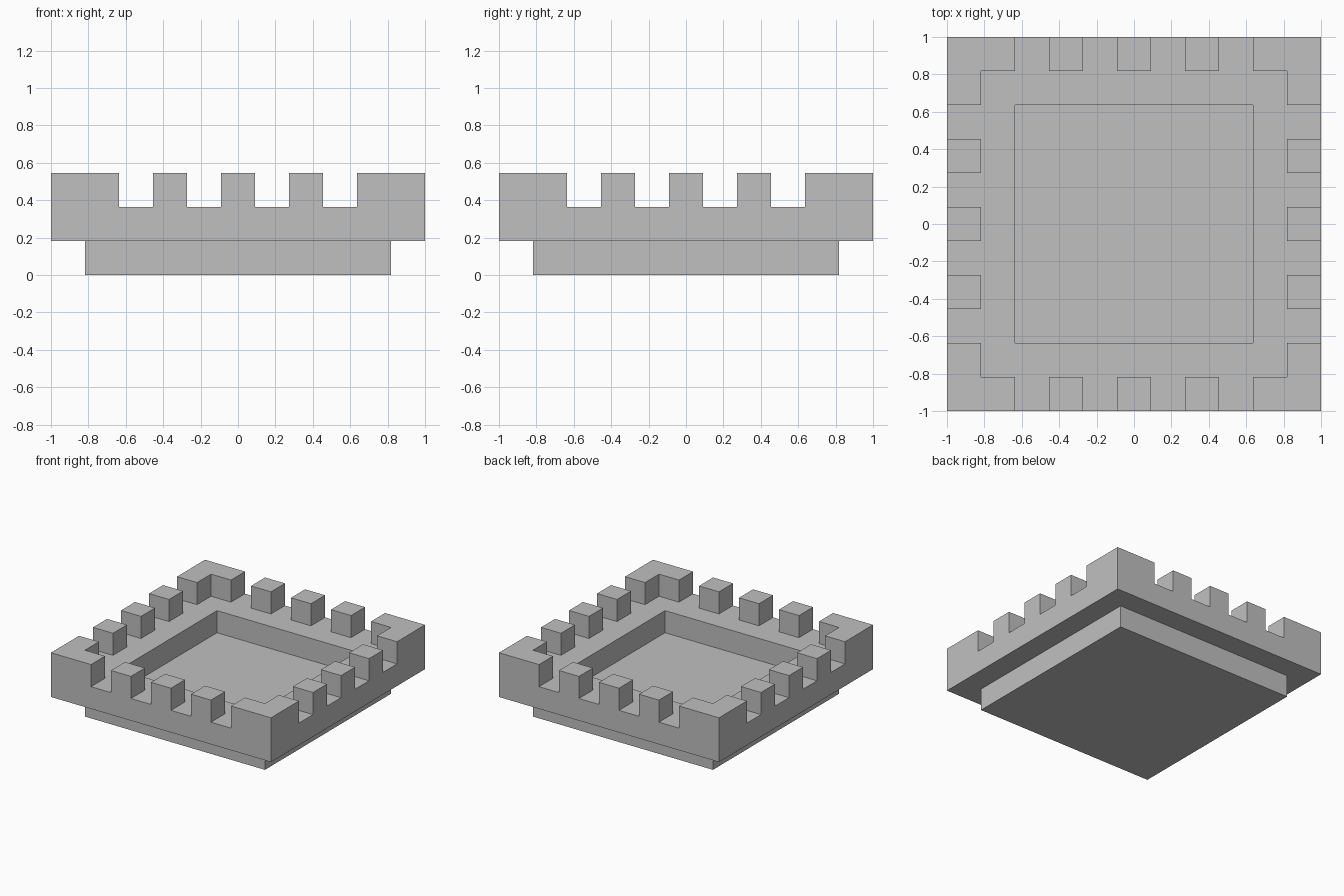
import bpy, bmesh, math
from mathutils import Matrix

if "Cube" in bpy.data.objects:
    bpy.data.objects.remove(bpy.data.objects["Cube"], do_unlink=True)

U = 1 / 11            # half a block; every size is a multiple of it
BASE, FLOOR, WALK, TOP = 0, 2 * U, 4 * U, 6 * U

stone = bpy.data.materials.new("stone grey")
stone.use_nodes = True
stone.diffuse_color = (0.53, 0.53, 0.53, 1)
stone.node_tree.nodes["Principled BSDF"].inputs["Base Color"].default_value = (0.53, 0.53, 0.53, 1)


def finish(name, bm):
    bmesh.ops.recalc_face_normals(bm, faces=bm.faces[:])
    mesh = bpy.data.meshes.new(name)
    bm.to_mesh(mesh)
    bm.free()
    mesh.materials.append(stone)
    obj = bpy.data.objects.new(name, mesh)
    bpy.context.collection.objects.link(obj)
    return obj


def prism(name, outline, z0, z1, turn):
    """Extrude a flat outline upward, then turn it about the centre."""
    bm = bmesh.new()
    face = bm.faces.new([bm.verts.new((x * U, y * U, z0)) for x, y in outline])
    ext = bmesh.ops.extrude_face_region(bm, geom=[face], use_keep_orig=True)
    top = [g for g in ext["geom"] if isinstance(g, bmesh.types.BMVert)]
    bmesh.ops.translate(bm, verts=top, vec=(0, 0, z1 - z0))
    bmesh.ops.transform(bm, matrix=Matrix.Rotation(turn, 4, "Z"), verts=bm.verts[:])
    return finish(name, bm)


# Stepped platform: square rings from the foot, out under the overhang,
# up to the walkway and down into the sunken floor
profile = [(9, BASE), (9, FLOOR), (11, FLOOR), (11, WALK), (7, WALK), (7, FLOOR)]
bm = bmesh.new()
rings = [[bm.verts.new((sx * h * U, sy * h * U, z))
          for sx, sy in ((-1, -1), (1, -1), (1, 1), (-1, 1))] for h, z in profile]
for a, b in zip(rings, rings[1:]):
    for i in range(4):
        j = (i + 1) % 4
        bm.faces.new((a[i], a[j], b[j], b[i]))
bm.faces.new(rings[0])
bm.faces.new(rings[-1])
finish("platform", bm)

# Battlements: one L-shaped corner and three blocks per side
corner = [(-11, -11), (-7, -11), (-7, -9), (-9, -9), (-9, -7), (-11, -7)]
for side, label in enumerate(("front", "left", "back", "right")):
    turn = side * math.pi / 2
    prism(f"{label}_corner_battlement", corner, WALK, TOP, turn)
    for n, c in enumerate((-4, 0, 4), 1):
        block = [(c - 1, -11), (c + 1, -11), (c + 1, -9), (c - 1, -9)]
        prism(f"{label}_battlement_{n}", block, WALK, TOP, turn)
